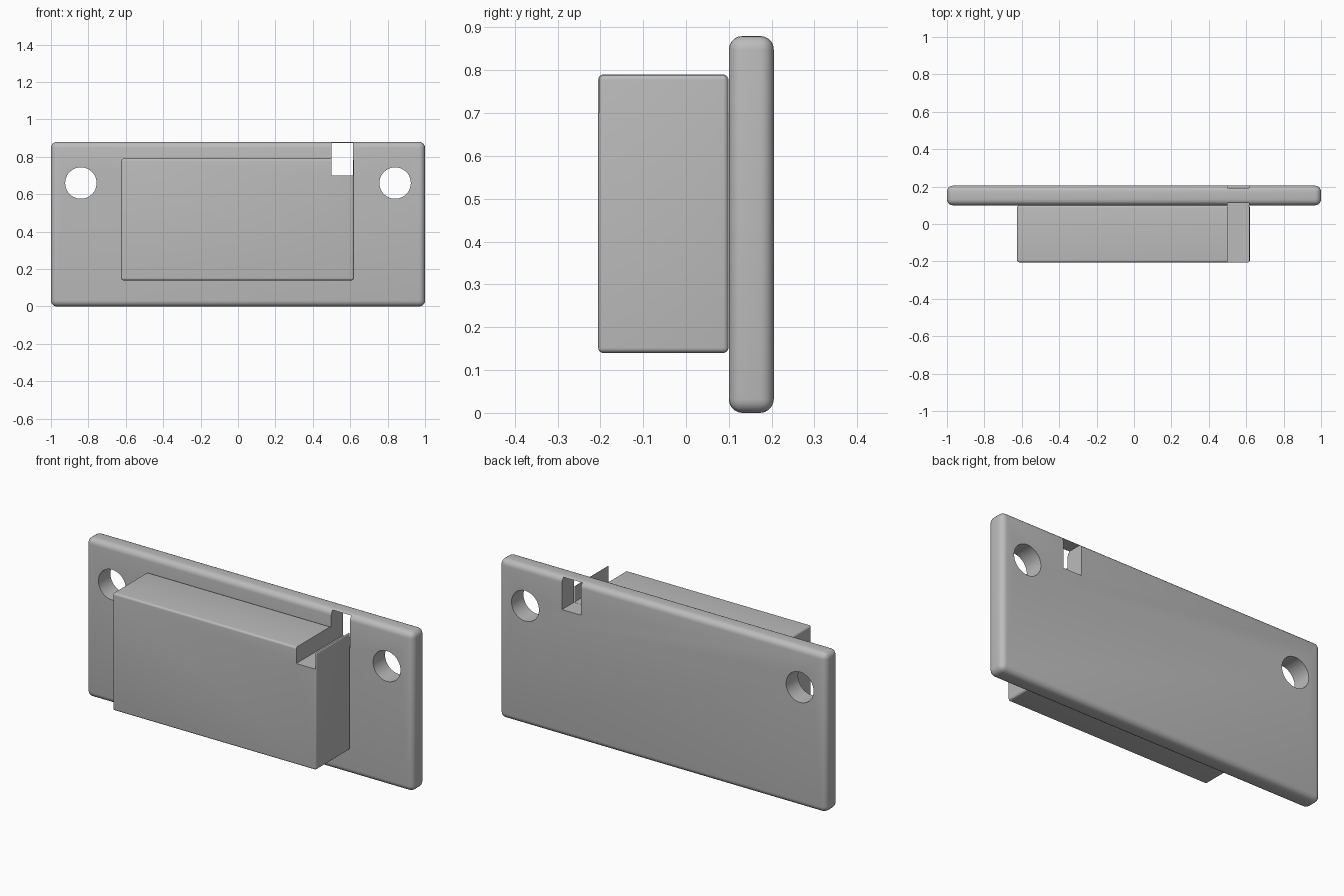
import bpy
import math

cube = bpy.data.objects.get("Cube")
if cube:
    bpy.data.objects.remove(cube, do_unlink=True)

GREY = (0.5, 0.5, 0.5, 1)
grey = bpy.data.materials.new("plain grey")
grey.use_nodes = True
grey.diffuse_color = GREY
grey.node_tree.nodes["Principled BSDF"].inputs["Base Color"].default_value = GREY


def box(name, low, high):
    """Box spanning two opposite corners."""
    centre = [(a + b) / 2 for a, b in zip(low, high)]
    bpy.ops.mesh.primitive_cube_add(size=1, location=centre)
    obj = bpy.context.object
    obj.name = name
    obj.scale = [b - a for a, b in zip(low, high)]
    bpy.ops.object.transform_apply(location=False, rotation=False, scale=True)
    obj.data.materials.append(grey)
    return obj


def hide(obj):
    obj.hide_render = True
    obj.hide_viewport = True


def finish(obj, radius, cutters):
    """Round the edges, then cut the openings."""
    bpy.ops.object.select_all(action='DESELECT')
    obj.select_set(True)
    bpy.context.view_layer.objects.active = obj
    bevel = obj.modifiers.new("rounded edges", 'BEVEL')
    bevel.width = radius
    bevel.segments = 5
    bpy.ops.object.modifier_apply(modifier=bevel.name)
    for cutter in cutters:
        cut = obj.modifiers.new("opening", 'BOOLEAN')
        cut.operation = 'DIFFERENCE'
        cut.solver = 'EXACT'
        cut.object = cutter
        bpy.ops.object.modifier_apply(modifier=cut.name)
    bpy.ops.object.shade_smooth_by_angle(angle=math.radians(30))


# Mounting plate and the housing in front of it
plate = box("mounting_plate", (-1, 0.1, 0), (1, 0.205, 0.88))
housing = box("housing", (-0.625, -0.205, 0.14), (0.62, 0.099, 0.79))

# Cable channel through both parts, leaving a thin outer wall
channel = box("channel_cutter", (0.5, -0.4, 0.7), (0.615, 0.4, 0.874))

# Screw holes
holes = []
for side, x in (("left", 0.84), ("right", -0.84)):
    bpy.ops.mesh.primitive_cylinder_add(vertices=48, radius=0.084, depth=0.4,
                                        location=(x, 0.15, 0.66),
                                        rotation=(math.pi / 2, 0, 0))
    hole = bpy.context.object
    hole.name = side + "_hole_cutter"
    hole.data.materials.append(grey)
    holes.append(hole)

finish(plate, 0.032, holes + [channel])
finish(housing, 0.012, [channel])

for cutter in holes + [channel]:
    hide(cutter)
